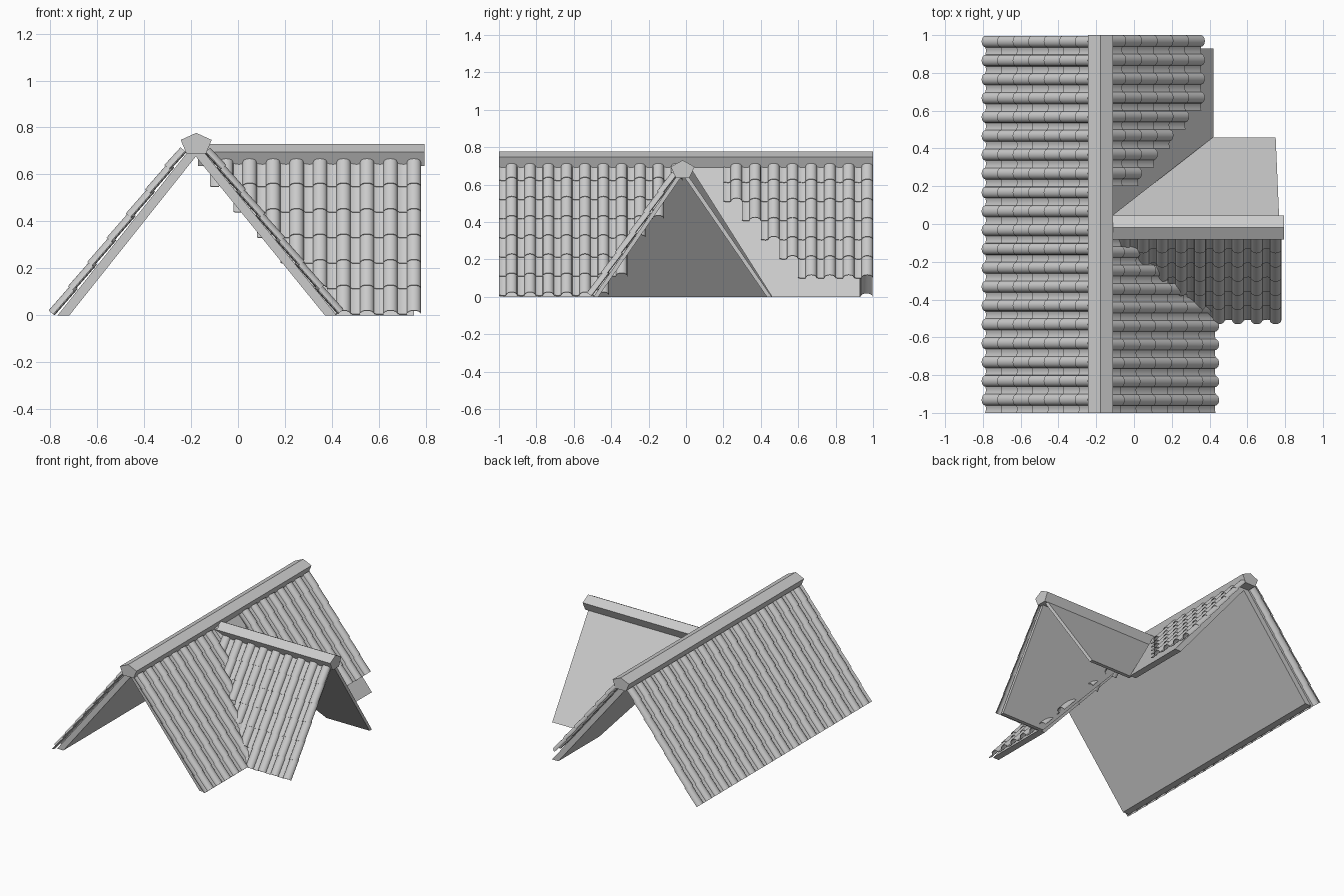
import bpy, bmesh, math
from mathutils import Vector as V

if "Cube" in bpy.data.objects:
    bpy.data.objects.remove(bpy.data.objects["Cube"])


def make(name, verts, faces, smooth=False):
    me = bpy.data.meshes.new(name)
    me.from_pydata([tuple(v) for v in verts], [], faces)
    bm = bmesh.new()
    bm.from_mesh(me)
    bmesh.ops.recalc_face_normals(bm, faces=bm.faces)
    bm.to_mesh(me)
    bm.free()
    ob = bpy.data.objects.new(name, me)
    bpy.context.collection.objects.link(ob)
    if smooth:
        bpy.ops.object.select_all(action='DESELECT')
        ob.select_set(True)
        bpy.context.view_layer.objects.active = ob
        bpy.ops.object.shade_smooth_by_angle(angle=math.radians(40))


def slab(name, top, bottom, shift, axis, top_span, bottom_span):
    """Sloping board: outer top/bottom line, moved inward by shift."""
    ring = []
    for off in (V((0, 0, 0)), V(shift)):
        for p, u in ((top, top_span[0]), (top, top_span[1]),
                     (bottom, bottom_span[1]), (bottom, bottom_span[0])):
            ring.append(V(p) + V(axis) * u + off)
    faces = [(0, 1, 2, 3), (7, 6, 5, 4)]
    faces += [(i, i + 4, (i + 1) % 4 + 4, (i + 1) % 4) for i in range(4)]
    make(name, ring, faces)


# One tile's cross-section: shallow pan, then a round hump
PROFILE = [(0, .005), (.012, .001), (.026, 0), (.038, .003)]
PROFILE += [(.068 - .03 * math.cos(math.pi * i / 8),
             .003 + .026 * math.sin(math.pi * i / 8)) for i in range(1, 9)]
THICK, LIFT, STEP, LENGTH = .004, .007, .132, .15


def tiles(name, origin, down, normal, axis, start, pitch, first_rows, rows, s_end):
    """Overlapping tile courses; first_rows gives the lowest course in each column."""
    o, d, n, a = V(origin), V(down).normalized(), V(normal).normalized(), V(axis)
    verts, faces = [], []
    m = len(PROFILE)
    for col, first in enumerate(first_rows):
        for k in range(first, rows):
            low = s_end - k * STEP
            high = max(low - LENGTH, .02)
            base = len(verts)
            for s, lift in ((high, 0), (low, LIFT)):
                for t in (0, THICK):
                    for u, h in PROFILE:
                        verts.append(o + a * (start + col * pitch + u * pitch / .098)
                                     + d * s + n * (h + lift + t))
            r = [base + m * j for j in range(4)]  # high-in, high-out, low-in, low-out
            for i in range(m - 1):
                for p, q in ((r[1], r[3]), (r[3], r[2]), (r[2], r[0]), (r[0], r[1])):
                    faces.append((p + i, q + i, q + i + 1, p + i + 1))
            for e in (0, m - 1):
                faces.append((r[0] + e, r[1] + e, r[3] + e, r[2] + e))
    make(name, verts, faces, True)


def ridge_cap(name, section, axis, a, b):
    """Five-sided bar; section points are 3D, swept along axis from a to b."""
    verts = [V(p) + V(axis) * t for t in (a, b) for p in section]
    faces = [(0, 1, 2, 3, 4), (9, 8, 7, 6, 5)]
    faces += [(i, i + 5, (i + 1) % 5 + 5, (i + 1) % 5) for i in range(5)]
    make(name, verts, faces)


X, Y = (1, 0, 0), (0, 1, 0)

# Ridge caps
ridge_cap("main_ridge_cap", [(-.178 + x, 0, z) for x, z in
          ((0, .777), (.066, .747), (.042, .69), (-.042, .69), (-.066, .747))], Y, -1, 1)
ridge_cap("side_ridge_cap", [(0, -.018 + y, z) for y, z in
          ((0, .73), (.064, .695), (.036, .635), (-.036, .635), (-.064, .695))], X, -.17, .795)

# Main roof boards; the right side is cut open where the side roof joins
slab("main_left_board", (-.215, 0, .695), (-.768, 0, 0), (.05, 0, 0), Y, (-.97, .93), (-.97, .93))
for name, ts, bs in (("main_right_front_board", (-.97, -.06), (-.97, -.49)),
                     ("main_right_back_board", (.02, .93), (.46, .93))):
    slab(name, (-.145, 0, .695), (.42, 0, 0), (-.05, 0, 0), Y, ts, bs)

# Side roof boards; the inner ends follow the valley
slab("side_front_board", (0, -.035, .665), (0, -.495, 0), (0, .026, 0), X, (-.15, .77), (.40, .75))
slab("side_back_board", (0, -.001, .665), (0, .458, 0), (0, -.026, 0), X, (-.17, .77), (.405, .75))

# Tile courses
tiles("main_left_tiles", (-.207, 0, .71), (-.553, 0, -.695), (-.695, 0, .553), Y,
      -1, .0998, [0] * 20, 7, .913)
tiles("main_right_front_tiles", (-.156, 0, .708), (.565, 0, -.695), (.695, 0, .565), Y,
      -1, .098, [0] * 6 + [1, 3, 4, 6], 7, .912)
tiles("main_right_back_tiles", (-.156, 0, .708), (.565, 0, -.695), (.695, 0, .565), Y,
      .2, .1, [5, 4, 3, 2, 1, 1, 1, 1], 7, .925)
tiles("side_front_tiles", (0, -.037, .665), (0, -.46, -.665), (0, -.665, .46), X,
      -.12, .1, [5, 4, 3, 2, 1, 0, 0, 0, 0], 6, .81)
